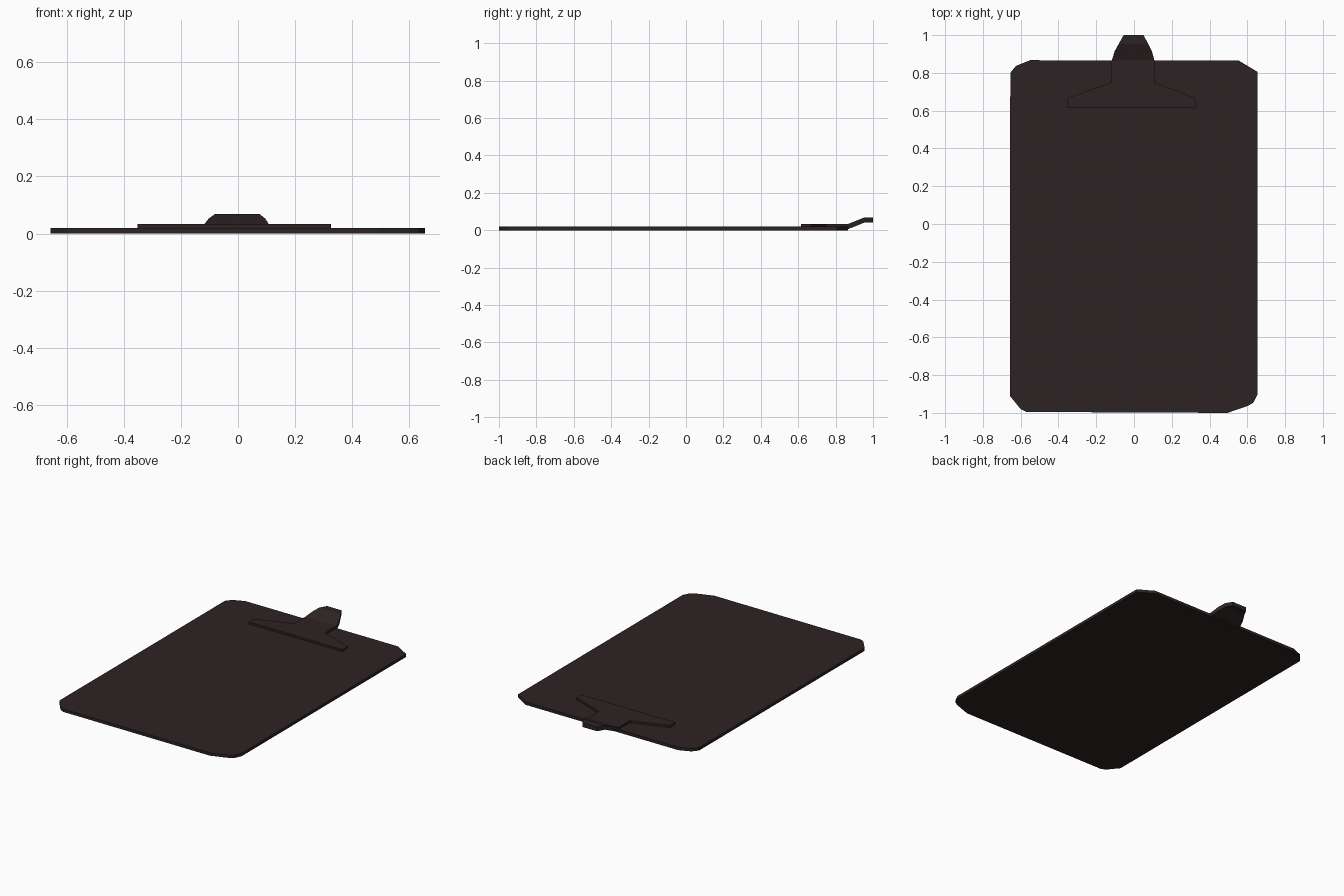
import bpy, bmesh

if "Cube" in bpy.data.objects:
    bpy.data.objects.remove(bpy.data.objects["Cube"])

# One dark brown colour throughout
brown = bpy.data.materials.new("dark brown")
brown.diffuse_color = (0.027, 0.017, 0.017, 1)
brown.use_nodes = True
brown.node_tree.nodes["Principled BSDF"].inputs["Base Color"].default_value = brown.diffuse_color


def finish(name, bm):
    bmesh.ops.recalc_face_normals(bm, faces=bm.faces)
    mesh = bpy.data.meshes.new(name)
    bm.to_mesh(mesh)
    bm.free()
    mesh.materials.append(brown)
    obj = bpy.data.objects.new(name, mesh)
    bpy.context.collection.objects.link(obj)
    return obj


# Board: rounded outline extruded to a thin slab
outline = [(-0.655, 0.80), (-0.625, 0.837), (-0.55, 0.867), (0.555, 0.865),
           (0.655, 0.805), (0.655, -0.90), (0.633, -0.945), (0.605, -0.962),
           (0.495, -1.0), (-0.57, -0.995), (-0.60, -0.98), (-0.657, -0.91)]
bm = bmesh.new()
face = bm.faces.new([bm.verts.new((x, y, 0)) for x, y in outline])
top = bmesh.ops.extrude_face_region(bm, geom=[face])
bmesh.ops.translate(bm, vec=(0, 0, 0.019),
                    verts=[v for v in top["geom"] if isinstance(v, bmesh.types.BMVert)])
finish("board", bm)

# Clip: rectangular cross-sections lofted along y (y, left, right, bottom, top)
sections = [(0.615, -0.352, 0.326, 0.006, 0.033),
            (0.667, -0.352, 0.326, 0.006, 0.033),
            (0.75, -0.118, 0.108, 0.006, 0.033),
            (0.865, -0.118, 0.108, 0.006, 0.033),
            (0.915, -0.102, 0.095, 0.025, 0.053),
            (0.955, -0.080, 0.075, 0.042, 0.069),
            (1.0, -0.055, 0.050, 0.042, 0.069)]
bm = bmesh.new()
rings = [[bm.verts.new((x, y, z)) for x, z in ((l, b), (r, b), (r, t), (l, t))]
         for y, l, r, b, t in sections]
for a, b in zip(rings, rings[1:]):
    for i in range(4):
        j = (i + 1) % 4
        bm.faces.new((a[i], a[j], b[j], b[i]))
bm.faces.new(rings[0])
bm.faces.new(rings[-1])
finish("clip", bm)
